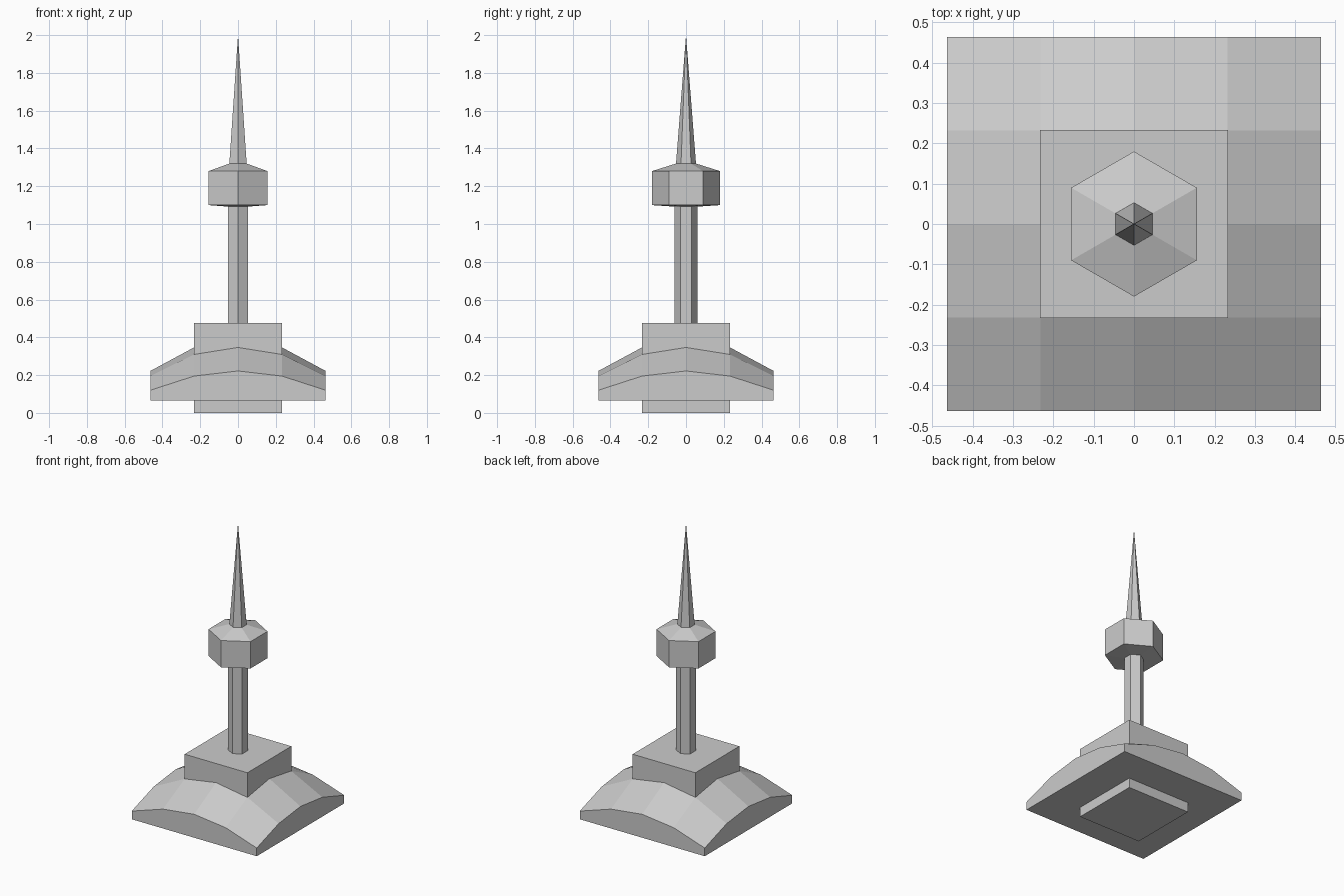
import bpy, bmesh
from math import sin, cos, pi

if "Cube" in bpy.data.objects:
    bpy.data.objects.remove(bpy.data.objects["Cube"])


def finish(name, bm):
    bmesh.ops.recalc_face_normals(bm, faces=bm.faces)
    mesh = bpy.data.meshes.new(name)
    bm.to_mesh(mesh)
    bm.free()
    obj = bpy.data.objects.new(name, mesh)
    bpy.context.collection.objects.link(obj)
    return obj


def hex_part(name, profile):
    """Stack six-sided rings (radius, z), corners on the y axis; radius 0 is a tip."""
    bm = bmesh.new()
    rings = []
    for r, z in profile:
        count = 6 if r > 0 else 1
        rings.append([bm.verts.new((r * sin(i * pi / 3), r * cos(i * pi / 3), z))
                      for i in range(count)])
    for a, b in zip(rings, rings[1:]):
        for i in range(6):
            j = (i + 1) % 6
            if len(b) == 1:
                bm.faces.new((a[i], a[j], b[0]))
            else:
                bm.faces.new((a[i], a[j], b[j], b[i]))
    for ring in (rings[0], rings[-1]):
        if len(ring) == 6:
            bm.faces.new(ring)
    return finish(name, bm)


# Square core block running through the roof
HALF = 0.233
bm = bmesh.new()
bmesh.ops.create_cube(bm, size=1)
for v in bm.verts:
    v.co = (v.co.x * 2 * HALF, v.co.y * 2 * HALF, (v.co.z + 0.5) * 0.475)
finish("base_block", bm)

# Domed square roof: 4x4 grid, height set by steps from the centre, flat underside
HEIGHT = {(0, 0): 0.385, (0, 1): 0.347, (1, 1): 0.31,
          (0, 2): 0.222, (1, 2): 0.195, (2, 2): 0.12}
bm = bmesh.new()
bmesh.ops.create_grid(bm, x_segments=4, y_segments=4, size=0.464)
for v in bm.verts:
    v.co.z = 0.065
top = bmesh.ops.extrude_face_region(bm, geom=bm.faces[:], use_keep_orig=True)
for v in [g for g in top["geom"] if isinstance(g, bmesh.types.BMVert)]:
    step = sorted(round(abs(c) / 0.232) for c in v.co.xy)
    v.co.z = HEIGHT[tuple(step)]
finish("domed_roof", bm)

# Tower parts
hex_part("mast", [(0.06, 0.47), (0.06, 1.1)])
hex_part("lookout_pod", [(0.06, 1.092), (0.18, 1.1), (0.18, 1.28), (0.053, 1.32)])
hex_part("spire", [(0.053, 1.318), (0, 2.0)])
